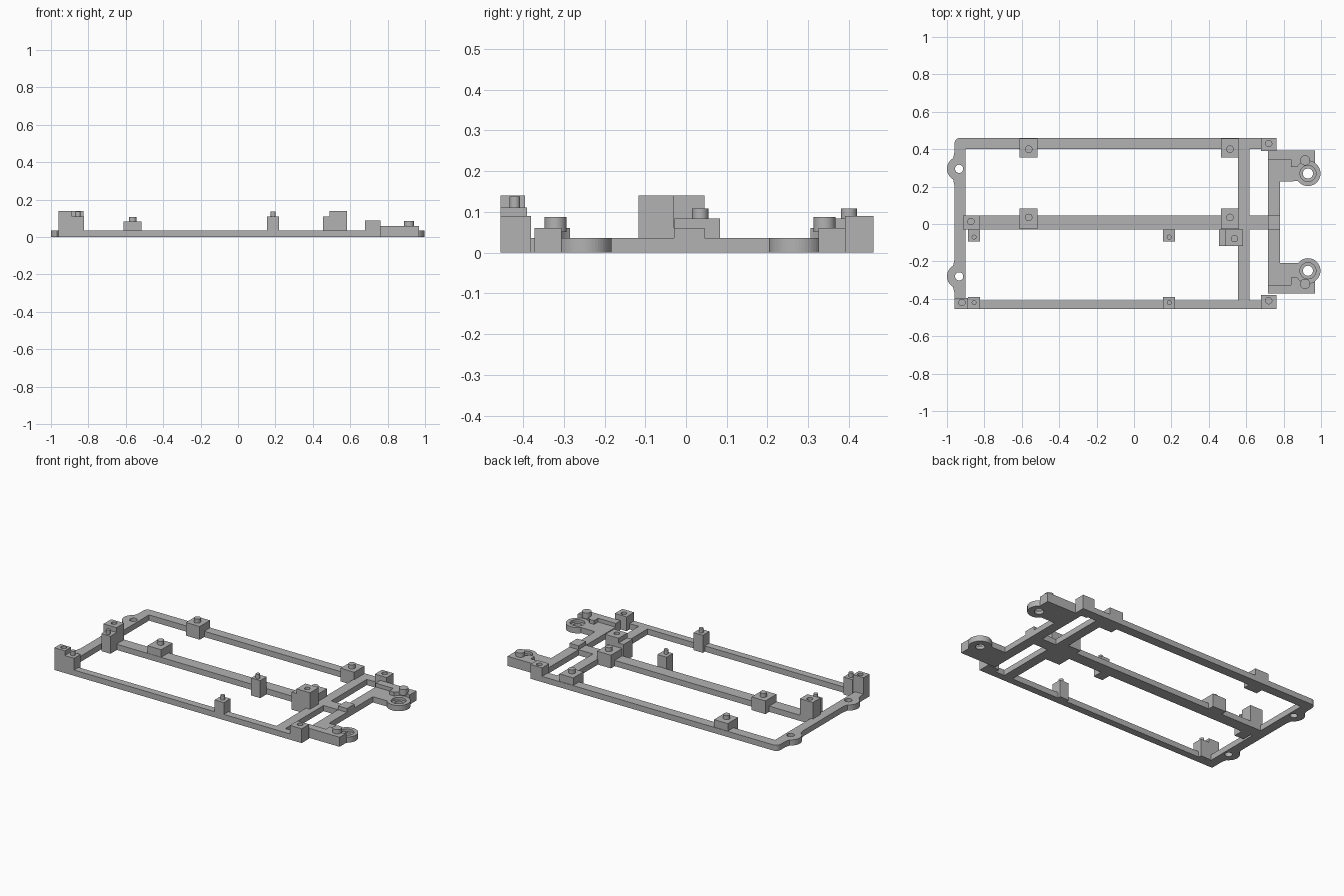
import bpy
import bmesh
from math import sin, cos, radians

cube = bpy.data.objects.get("Cube")
if cube:
    bpy.data.objects.remove(cube, do_unlink=True)

grey = bpy.data.materials.new("plain grey")
grey.use_nodes = True
colour = (0.45, 0.45, 0.45, 1)
grey.diffuse_color = colour
grey.node_tree.nodes["Principled BSDF"].inputs["Base Color"].default_value = colour

RAIL = 0.036      # thickness of the flat frame
SHIFT = 0.02      # the two arms mirror about y = SHIFT / 2


def arc(x, y, r, start, end, steps=16):
    angles = [radians(start + (end - start) * i / steps) for i in range(steps + 1)]
    return [(x + r * cos(a), y + r * sin(a)) for a in angles]


def prism(name, outline, z0, z1):
    """Extrude a flat outline from z0 up to z1."""
    bm = bmesh.new()
    face = bm.faces.new([bm.verts.new((x, y, z0)) for x, y in outline])
    top = bmesh.ops.extrude_face_region(bm, geom=[face])["geom"]
    verts = [g for g in top if isinstance(g, bmesh.types.BMVert)]
    bmesh.ops.translate(bm, vec=(0, 0, z1 - z0), verts=verts)
    bmesh.ops.recalc_face_normals(bm, faces=bm.faces)
    mesh = bpy.data.meshes.new(name)
    bm.to_mesh(mesh)
    bm.free()
    mesh.materials.append(grey)
    obj = bpy.data.objects.new(name, mesh)
    bpy.context.collection.objects.link(obj)
    return obj


def block(name, x0, x1, y0, y1, z1, z0=0):
    return prism(name, [(x0, y0), (x1, y0), (x1, y1), (x0, y1)], z0, z1)


def cylinder(name, x, y, r, z0, z1):
    obj = prism(name, arc(x, y, r, 0, 360, 32)[:-1], z0, z1)
    for p in obj.data.polygons:
        p.use_smooth = abs(p.normal.z) < 0.5
    for e in obj.data.edges:
        a, b = (obj.data.vertices[i].co.z for i in e.vertices)
        e.use_edge_sharp = a == b
    return obj


def drill(obj, x, y, r, z0, z1):
    """Cut a round hole and discard the cutter."""
    cutter = cylinder("hole_cutter", x, y, r, z0, z1)
    cutter.hide_render = True
    mod = obj.modifiers.new("hole", "BOOLEAN")
    mod.operation = "DIFFERENCE"
    mod.solver = "EXACT"
    mod.object = cutter
    bpy.context.view_layer.update()
    graph = bpy.context.evaluated_depsgraph_get()
    mesh = bpy.data.meshes.new_from_object(obj.evaluated_get(graph))
    obj.modifiers.clear()
    obj.data = mesh
    bpy.data.objects.remove(cutter, do_unlink=True)


# Left end rail with rounded corner and two screw tabs
outline = [(-0.90, -0.455), (-0.90, 0.46)] + arc(-0.93, 0.43, 0.03, 90, 180, 6)
tabs = (0.295, -0.28)
for cy in tabs:
    outline += [(-0.96, cy + 0.09), (-0.963, cy + 0.075)]
    outline += arc(-0.935, cy, 0.065, 120, 240)
    outline += [(-0.963, cy - 0.075), (-0.96, cy - 0.09)]
outline.append((-0.96, -0.455))
end_rail = prism("end_rail", outline, 0, RAIL)
for cy in tabs:
    drill(end_rail, -0.935, cy, 0.022, -0.1, 0.1)

# Straight rails
block("back_rail", -0.90, 0.76, 0.40, 0.46, RAIL)
block("front_rail", -0.90, 0.76, -0.455, -0.41, RAIL)
block("middle_rail", -0.90, 0.717, -0.03, 0.045, RAIL)
block("cross_rail", 0.555, 0.617, -0.41, 0.40, RAIL)
block("arm_rail", 0.717, 0.78, -0.21, 0.23, RAIL)
block("arm_rail_pad", 0.717, 0.78, -0.03, 0.045, 0.06)

# Two mounting arms with countersunk bosses, raised steps and pins
BX, BY, BR = 0.93, 0.27, 0.067
arm = [(0.717, 0.228), (0.717, 0.392), (0.968, 0.392), (0.968, 0.325)]
arm += arc(BX, BY, BR, 54, -142, 28) + [(0.78, 0.228)]
step = [(0.717, 0.345), (0.717, 0.392), (0.968, 0.392), (0.968, 0.305),
        (0.84, 0.305), (0.84, 0.345)]
for side, sign, off in (("back", 1, 0), ("front", -1, SHIFT)):
    def place(points):
        return [(x, y * sign + off) for x, y in points]
    by = BY * sign + off
    base = prism(side + "_arm", place(arm), 0, RAIL)
    drill(base, BX, by, 0.027, -0.1, 0.1)
    drill(base, BX, by, 0.043, 0.02, 0.1)
    raised = prism(side + "_arm_step", place(step), RAIL, 0.06)
    drill(raised, BX, by, BR, 0.0, 0.1)
    cylinder(side + "_arm_pin", 0.915, 0.34 * sign + off, 0.027, 0.05, 0.087)

# Wide posts with pins on the back and middle rails
for x in (-0.563, 0.513):
    for name, y0, y1, py in (("back", 0.355, 0.457, 0.40), ("middle", -0.028, 0.083, 0.035)):
        block(name + "_post", x - 0.048, x + 0.048, y0, y1, 0.083)
        cylinder(name + "_post_pin", x, py, 0.02, 0.08, 0.108)

# Narrow posts with thin pins on the front and middle rails
for x in (-0.855, 0.188):
    for name, y0, y1, py in (("front", -0.455, -0.39, -0.42), ("inner", -0.093, -0.03, -0.07)):
        block(name + "_narrow_post", x - 0.032, x + 0.032, y0, y1, 0.11)
        cylinder(name + "_narrow_pin", x, py, 0.013, 0.1, 0.137)

# Drilled blocks
for name, x0, x1, y0, y1, z, hx, hy in (
        ("back_corner_block", 0.68, 0.762, 0.39, 0.46, 0.09, 0.72, 0.43),
        ("front_corner_block", 0.68, 0.762, -0.455, -0.38, 0.09, 0.72, -0.41),
        ("front_end_block", -0.96, -0.887, -0.455, -0.395, 0.14, -0.92, -0.42),
        ("middle_end_block", -0.915, -0.825, -0.03, 0.045, 0.14, -0.872, 0.013),
        ("tall_middle_block", 0.49, 0.583, -0.117, -0.03, 0.14, 0.537, -0.078)):
    drill(block(name, x0, x1, y0, y1, z), hx, hy, 0.017, z - 0.05, z + 0.05)
block("tall_block_ledge", 0.455, 0.49, -0.117, -0.03, 0.11)
